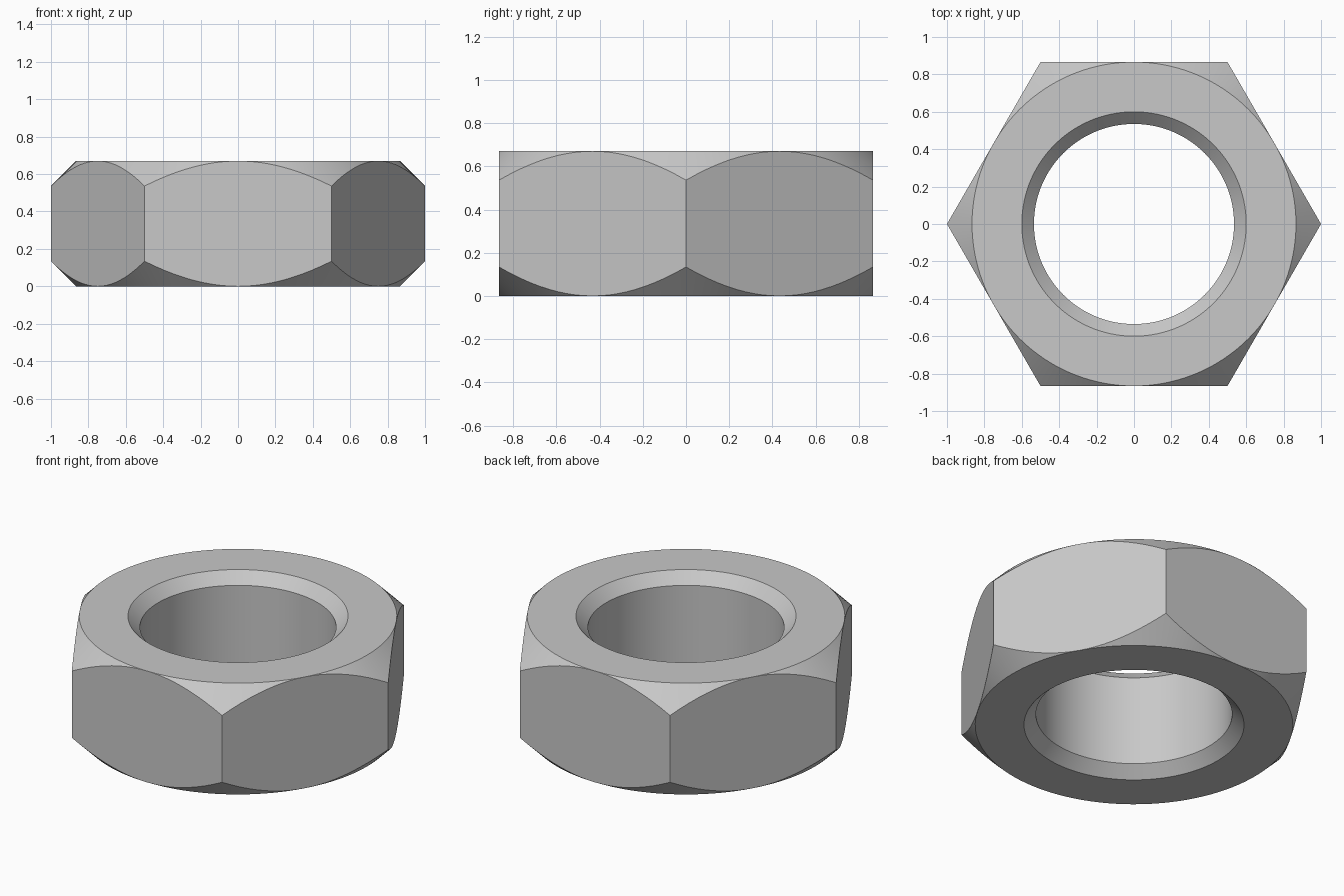
import bpy
import bmesh
from math import cos, sin, pi

cube = bpy.data.objects.get("Cube")
if cube:
    bpy.data.objects.remove(cube, do_unlink=True)

HEIGHT = 0.67
APOTHEM = cos(pi / 6)    # centre to flat
BORE = 0.535             # hole radius
MOUTH = 0.6              # countersink radius
SEGMENTS = 120

steel = bpy.data.materials.new("steel grey")
steel.use_nodes = True
grey = (0.58, 0.58, 0.58, 1)
steel.diffuse_color = grey
steel.node_tree.nodes["Principled BSDF"].inputs["Base Color"].default_value = grey


def cross_section(angle):
    """Closed radius/height outline of the nut at one angle."""
    from_flat = (angle % (pi / 3)) - pi / 6
    outer = APOTHEM / cos(from_flat)
    corner = outer - APOTHEM      # 45 degree corner chamfer
    sink = MOUTH - BORE           # 45 degree countersink
    return [(MOUTH, 0), (APOTHEM, 0), (outer, corner),
            (outer, HEIGHT - corner), (APOTHEM, HEIGHT), (MOUTH, HEIGHT),
            (BORE, HEIGHT - sink), (BORE, sink)]


# Sweep the outline around the axis
bm = bmesh.new()
rings = []
for i in range(SEGMENTS):
    a = 2 * pi * i / SEGMENTS
    rings.append([bm.verts.new((r * cos(a), r * sin(a), z))
                  for r, z in cross_section(a)])
for i, ring in enumerate(rings):
    following = rings[(i + 1) % SEGMENTS]
    for j in range(len(ring)):
        k = (j + 1) % len(ring)
        bm.faces.new((ring[j], following[j], following[k], ring[k]))

# The chamfer vanishes at the middle of each flat
bmesh.ops.remove_doubles(bm, verts=bm.verts[:], dist=1e-5)
bmesh.ops.recalc_face_normals(bm, faces=bm.faces[:])

mesh = bpy.data.meshes.new("hex_nut")
bm.to_mesh(mesh)
bm.free()
mesh.materials.append(steel)
nut = bpy.data.objects.new("hex_nut", mesh)
bpy.context.collection.objects.link(nut)

# Round surfaces smooth, edges crisp
bpy.ops.object.select_all(action='DESELECT')
nut.select_set(True)
bpy.context.view_layer.objects.active = nut
bpy.ops.object.shade_smooth_by_angle(angle=pi / 9)
